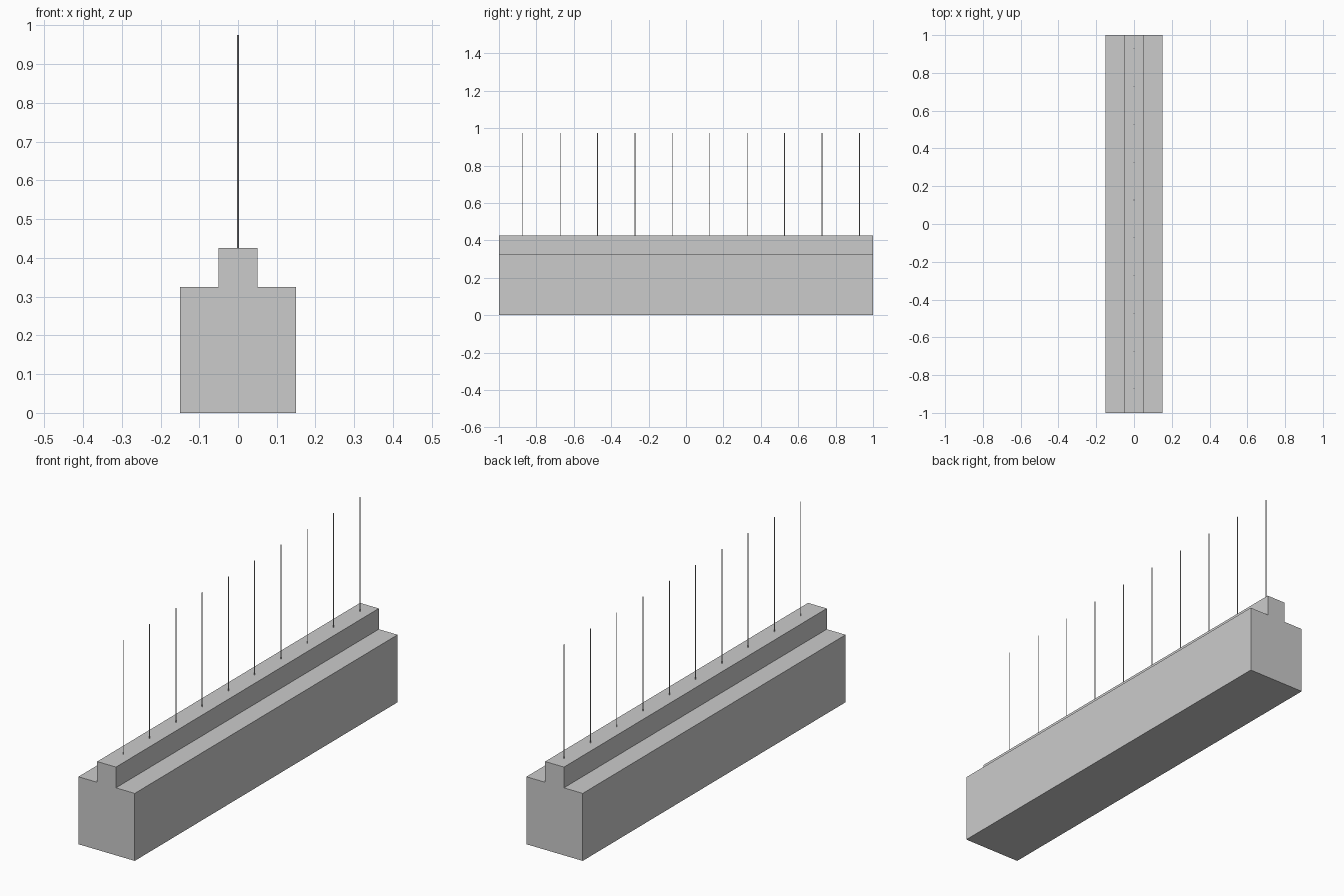
import bpy, bmesh

if "Cube" in bpy.data.objects:
    bpy.data.objects.remove(bpy.data.objects["Cube"])

# Stepped barrier body: profile extruded along y
profile = [(-0.15, 0), (0.15, 0), (0.15, 0.325), (0.05, 0.325),
           (0.05, 0.425), (-0.05, 0.425), (-0.05, 0.325), (-0.15, 0.325)]
bm = bmesh.new()
face = bm.faces.new([bm.verts.new((x, -1, z)) for x, z in profile])
ext = bmesh.ops.extrude_face_region(bm, geom=[face])
bmesh.ops.translate(bm, vec=(0, 2, 0),
                    verts=[v for v in ext["geom"] if isinstance(v, bmesh.types.BMVert)])
bmesh.ops.recalc_face_normals(bm, faces=bm.faces)
mesh = bpy.data.meshes.new("stepped_base")
bm.to_mesh(mesh)
bm.free()
bpy.context.collection.objects.link(bpy.data.objects.new("stepped_base", mesh))

# Row of thin upright rods, evenly spaced along the ridge
BOTTOM, TOP = 0.425, 0.975
for i in range(10):
    bpy.ops.mesh.primitive_cylinder_add(
        vertices=8, radius=0.002, depth=TOP - BOTTOM,
        location=(0, -0.873 + 0.2 * i, (BOTTOM + TOP) / 2))
    bpy.context.object.name = f"rod_{i + 1}"
